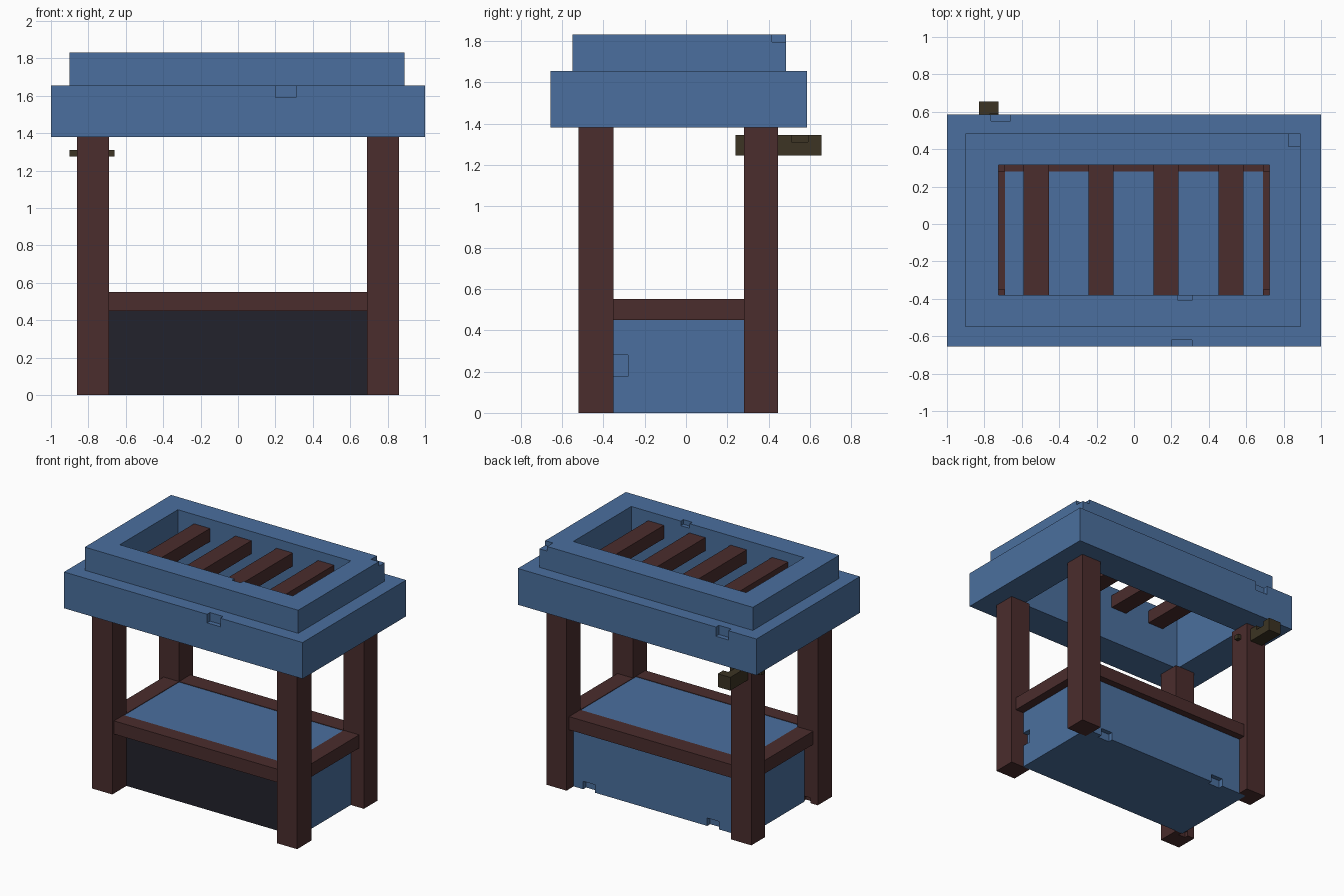
import bpy
import bmesh

if "Cube" in bpy.data.objects:
    bpy.data.objects.remove(bpy.data.objects["Cube"], do_unlink=True)


def material(name, colour):
    m = bpy.data.materials.new(name)
    m.use_nodes = True
    m.diffuse_color = (*colour, 1)
    m.node_tree.nodes["Principled BSDF"].inputs["Base Color"].default_value = (*colour, 1)
    return m


blue = material("painted blue", (0.069, 0.159, 0.342))
brown = material("dark brown wood", (0.069, 0.026, 0.026))
dark = material("dark panel", (0.016, 0.016, 0.025))
olive = material("olive metal", (0.045, 0.034, 0.017))


def box(name, x, y, z, mat):
    """Box spanning the given (low, high) ranges."""
    bm = bmesh.new()
    bmesh.ops.create_cube(bm, size=1)
    for v in bm.verts:
        v.co = [r[0] if c < 0 else r[1] for c, r in zip(v.co, (x, y, z))]
    mesh = bpy.data.meshes.new(name)
    bm.to_mesh(mesh)
    bm.free()
    mesh.materials.append(mat)
    ob = bpy.data.objects.new(name, mesh)
    bpy.context.collection.objects.link(ob)
    return ob


def cut(ob, x, y, z):
    """Remove a box-shaped piece from an object."""
    cutter = box("cutter", x, y, z, ob.data.materials[0])
    cutter.hide_render = True
    mod = ob.modifiers.new("cut", "BOOLEAN")
    mod.operation = "DIFFERENCE"
    mod.solver = "EXACT"
    mod.object = cutter
    bpy.context.view_layer.objects.active = ob
    bpy.ops.object.modifier_apply(modifier=mod.name)
    bpy.data.objects.remove(cutter, do_unlink=True)


# Corner posts
posts = {}
for side, x in (("left", (0.69, 0.86)), ("right", (-0.86, -0.69))):
    for end, y in (("front", (-0.52, -0.35)), ("back", (0.28, 0.445))):
        posts[end + side] = box(f"{end}_{side}_post", x, y, (0, 1.38), brown)
cut(posts["frontright"], (-0.8, -0.74), (-0.38, -0.3), (-0.1, 0.04))

# Lower cabinet with a dark front face
cabinet = box("cabinet", (-0.75, 0.75), (-0.35, 0.36), (0, 0.5), blue)
cut(cabinet, (0.71, 0.8), (-0.355, -0.28), (0.175, 0.28))
for x in (0.56, -0.48):
    cut(cabinet, (x - 0.05, x + 0.05), (0.325, 0.4), (-0.1, 0.06))
cabinet.data.materials.append(dark)
for face in cabinet.data.polygons:
    if face.normal.y < -0.9 and face.center.y < -0.34:
        face.material_index = 1

# Counter and its surrounding rails
box("counter_top", (-0.7, 0.7), (-0.39, 0.29), (0.46, 0.546), blue)
rail_z = (0.45, 0.55)
box("front_rail", (-0.72, 0.72), (-0.5, -0.385), rail_z, brown)
box("back_rail", (-0.72, 0.72), (0.28, 0.415), rail_z, brown)
box("left_rail", (0.69, 0.82), (-0.4, 0.3), rail_z, brown)
box("right_rail", (-0.82, -0.69), (-0.4, 0.3), rail_z, brown)

# Two-step canopy with a rectangular opening and chipped edges
lower = box("canopy_lower", (-1, 1), (-0.655, 0.585), (1.38, 1.655), blue)
upper = box("canopy_upper", (-0.9, 0.89), (-0.55, 0.485), (1.655, 1.83), blue)
for part in (lower, upper):
    cut(part, (-0.725, 0.725), (-0.38, 0.315), (1.2, 2))
cut(lower, (0.2, 0.31), (-0.7, -0.62), (1.59, 1.7))
cut(lower, (-0.765, -0.66), (0.55, 0.65), (1.585, 1.7))
cut(upper, (0.825, 0.95), (0.415, 0.55), (1.795, 1.9))
cut(upper, (0.235, 0.31), (-0.41, -0.33), (1.795, 1.9))

# Slats across the opening
for i in range(4):
    x = -0.5225 + i * 0.3467
    box(f"canopy_slat_{i + 1}", (x - 0.067, x + 0.067), (-0.39, 0.325), (1.66, 1.76), brown)

# Peg through the back right post, held by a cross pin
peg = box("peg", (-0.83, -0.725), (0.24, 0.655), (1.245, 1.345), olive)
cut(peg, (-0.77, -0.7), (0.51, 0.59), (1.31, 1.4))
box("peg_cross_pin", (-0.9, -0.66), (0.345, 0.38), (1.275, 1.31), olive)
